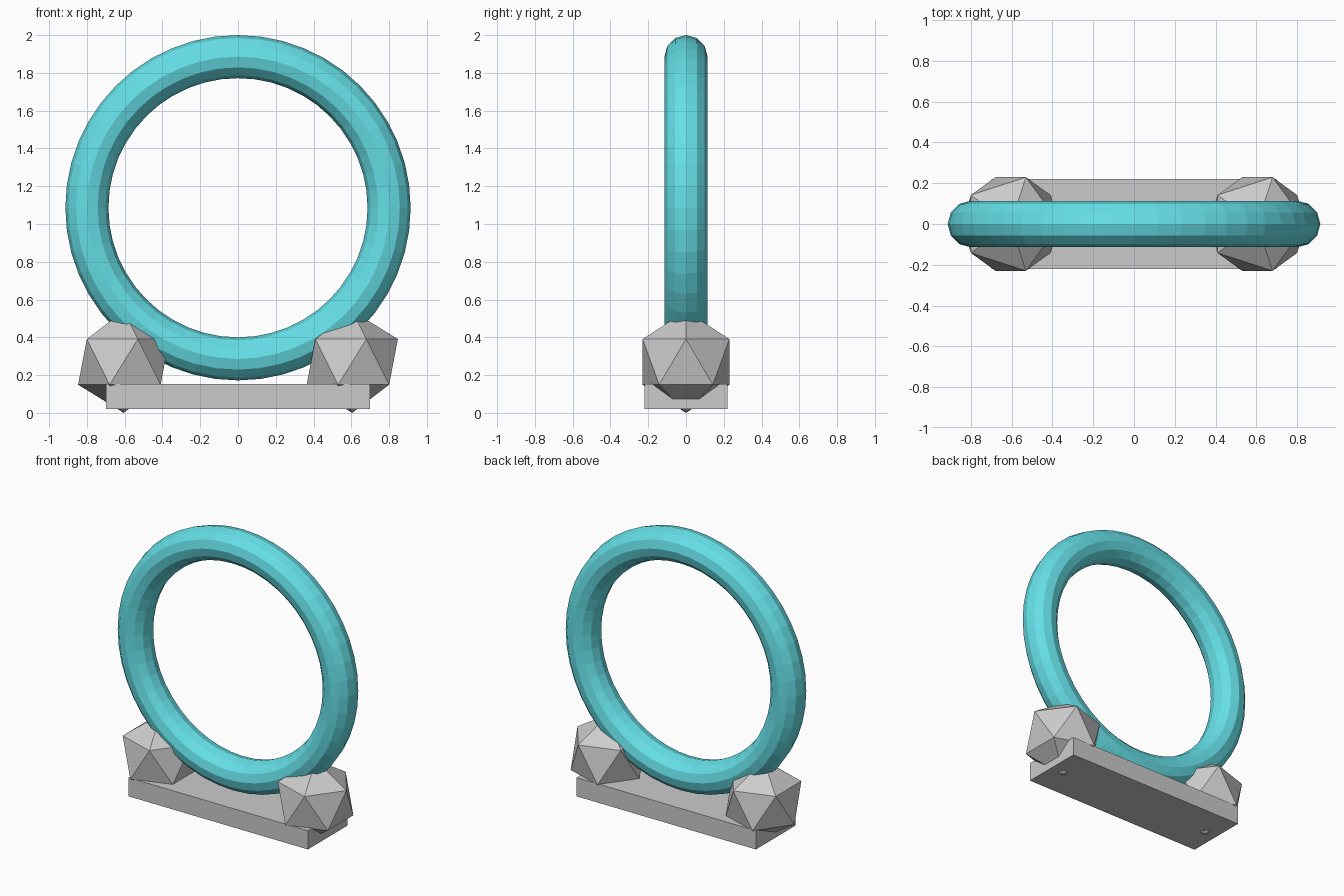
import bpy
import math

if "Cube" in bpy.data.objects:
    bpy.data.objects.remove(bpy.data.objects["Cube"])

# Base slab
bpy.ops.mesh.primitive_cube_add(size=1, location=(0, 0, 0.086))
base = bpy.context.object
base.name = "base_slab"
base.scale = (1.40, 0.44, 0.132)

# Faceted rocks gripping the ring on both sides
for side, x in (("left", -0.605), ("right", 0.605)):
    bpy.ops.mesh.primitive_ico_sphere_add(subdivisions=1, radius=0.27,
                                          location=(x, 0, 0.27))
    bpy.context.object.name = f"{side}_rock"

# Upright ring
bpy.ops.mesh.primitive_torus_add(major_radius=0.80, minor_radius=0.114,
                                 major_segments=48, minor_segments=12,
                                 location=(0, 0, 1.086),
                                 rotation=(math.pi / 2, 0, 0))
ring = bpy.context.object
ring.name = "ring"
for poly in ring.data.polygons:
    poly.use_smooth = False
mat = bpy.data.materials.new("teal")
mat.diffuse_color = (0.13, 0.74, 0.80, 1)
mat.use_nodes = True
mat.node_tree.nodes["Principled BSDF"].inputs["Base Color"].default_value = mat.diffuse_color
ring.data.materials.append(mat)
